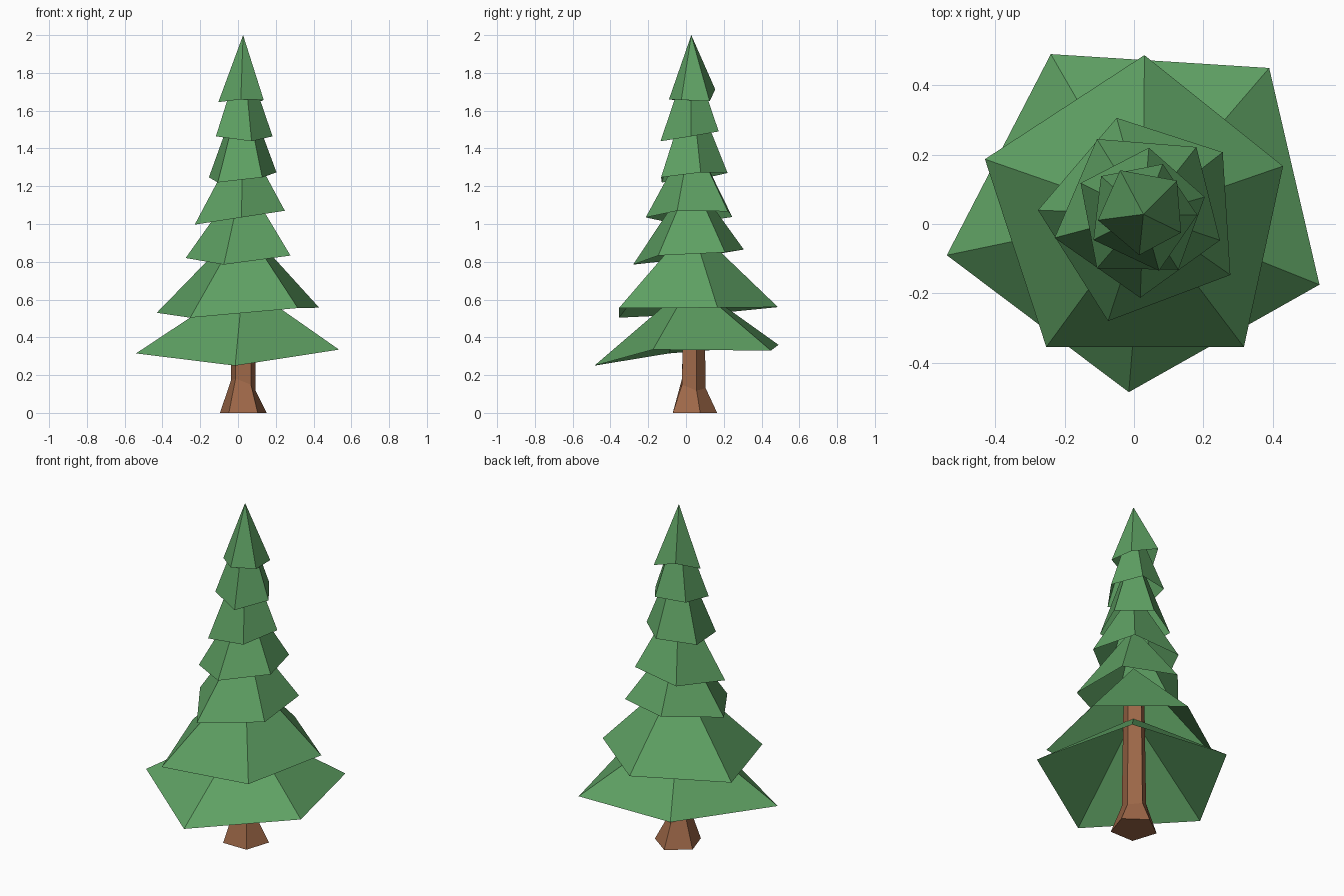
import bpy, math

def material(name, rgb):
    m = bpy.data.materials.new(name)
    m.diffuse_color = (*rgb, 1)
    return m

def add_mesh(name, verts, faces, mat):
    me = bpy.data.meshes.new(name)
    me.from_pydata(verts, [], faces)
    me.materials.append(mat)
    ob = bpy.data.objects.new(name, me)
    bpy.context.collection.objects.link(ob)

green = material("needle green", (0.113, 0.355, 0.125))
brown = material("bark brown", (0.342, 0.138, 0.065))
CX, CY = 0.027, 0.028

# foliage tiers: open five-sided cones, apex height and uneven rim points
tiers = [
    (0.69, [(-.54, -.09, .315), (-.015, -.485, .25), (.535, -.175, .335), (.39, .45, .33), (-.24, .49, .36)]),
    (1.00, [(-.43, .187, .53), (-.253, -.355, .504), (.317, -.355, .555), (.43, .167, .557), (.03, .487, .56)]),
    (1.25, [(-.277, .04, .82), (-.075, -.28, .785), (.278, -.147, .833), (.256, .207, .85), (-.05, .306, .865)]),
    (1.48, [(-.229, -.04, .997), (.018, -.213, 1.035), (.248, -.047, 1.07), (.18, .222, 1.067), (-.107, .245, 1.037)]),
    (1.75, [(-.154, .118, 1.247), (-.107, -.128, 1.22), (.128, -.132, 1.247), (.204, .078, 1.273), (.043, .22, 1.27)]),
    (1.92, [(-.117, -.046, 1.464), (.072, -.135, 1.438), (.183, .026, 1.464), (.083, .173, 1.49), (-.095, .138, 1.49)]),
    (2.00, [(-.104, .011, 1.645), (.015, -.09, 1.66), (.136, -.025, 1.657), (.124, .125, 1.65), (-.04, .155, 1.712)]),
]
for i, (top, rim) in enumerate(tiers):
    n = len(rim)
    add_mesh(f"foliage_tier_{i + 1}", rim + [(CX, CY, top)],
             [(k, (k + 1) % n, n) for k in range(n)], green)

# trunk: five-sided post with a flared foot and slanted flare line
verts = []
for r, z, slant in ((.13, 0, 0), (.069, .15, -.4), (.058, .9, 0)):
    for k in range(5):
        a = math.radians(90 + 72 * k)
        x, y = r * math.cos(a), r * math.sin(a)
        verts.append((.028 + x, .035 + y, z + slant * (x + y * .7)))
faces = [(j * 5 + k, j * 5 + (k + 1) % 5, j * 5 + 5 + (k + 1) % 5, j * 5 + 5 + k)
         for j in range(2) for k in range(5)]
faces += [(4, 3, 2, 1, 0), (10, 11, 12, 13, 14)]
add_mesh("trunk", verts, faces, brown)
